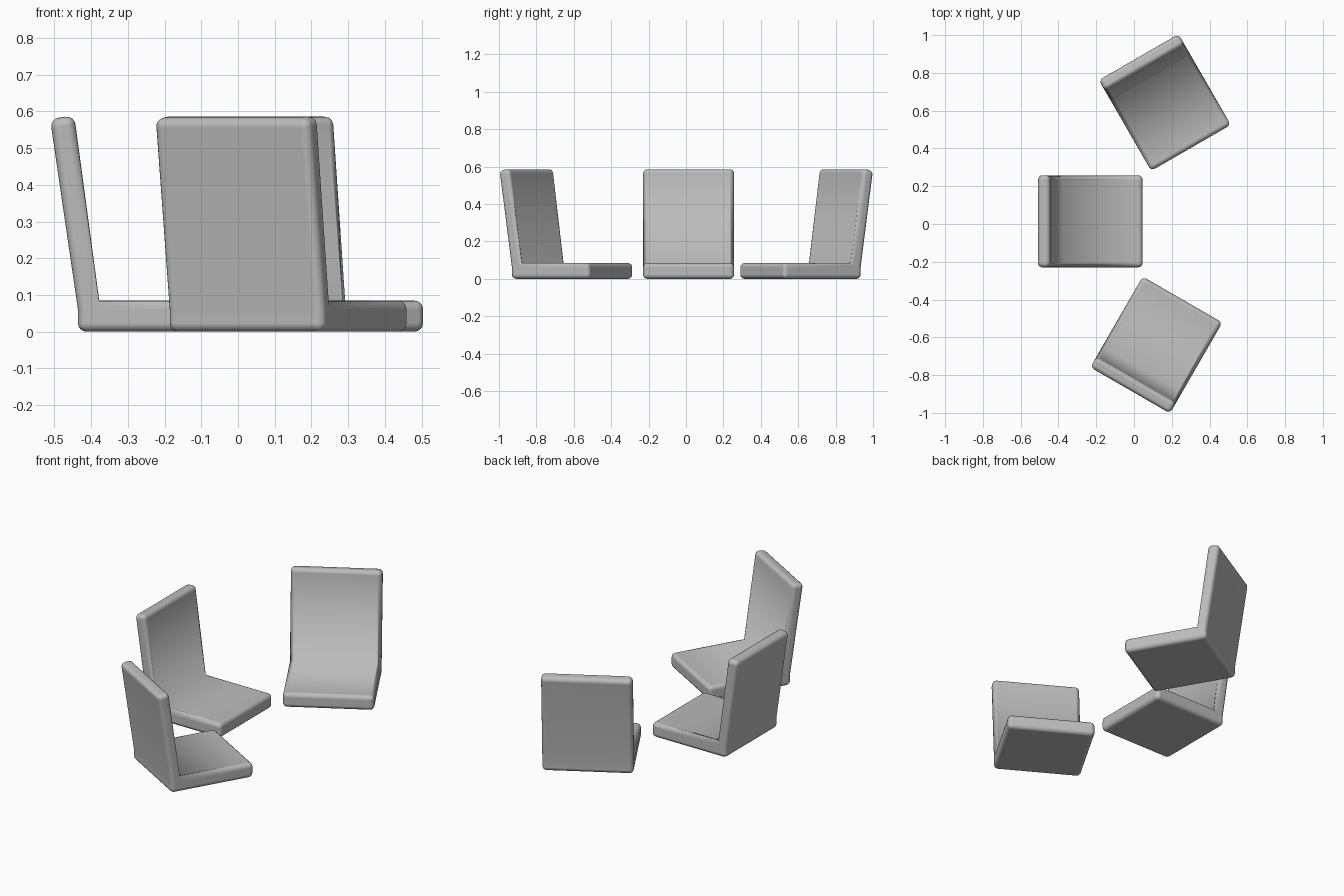
import bpy, bmesh
from math import radians

default = bpy.data.objects.get("Cube")
if default:
    bpy.data.objects.remove(default, do_unlink=True)

WIDTH = 0.487
ROUNDING = 0.024

# Side profile of the seat: depth (front positive) and height
PROFILE = [(0.278, 0), (0.278, 0.085), (-0.146, 0.085), (-0.214, 0.589),
           (-0.28, 0.58), (-0.204, 0.06), (-0.204, 0)]
INNER_CREASE, REAR_KINK = 2, 5

grey = bpy.data.materials.new("plain_grey")
grey.use_nodes = True
colour = (0.5, 0.5, 0.5, 1)
grey.diffuse_color = colour
grey.node_tree.nodes["Principled BSDF"].inputs["Base Color"].default_value = colour


def make_chair(name, x, y, angle):
    """Extrude the bent profile sideways and round its outer edges."""
    bm = bmesh.new()
    side = [bm.verts.new((u, -WIDTH / 2, z)) for u, z in PROFILE]
    face = bm.faces.new(side)
    result = bmesh.ops.extrude_face_region(bm, geom=[face])
    moved = [v for v in result["geom"] if isinstance(v, bmesh.types.BMVert)]
    bmesh.ops.translate(bm, verts=moved, vec=(0, WIDTH, 0))
    bmesh.ops.recalc_face_normals(bm, faces=bm.faces)
    sharp = {side[INNER_CREASE], side[REAR_KINK]}
    weight = bm.edges.layers.float.new("bevel_weight_edge")
    for edge in bm.edges:
        a, b = edge.verts
        crosswise = abs(a.co.y - b.co.y) > WIDTH / 2
        edge[weight] = 0.0 if crosswise and (a in sharp or b in sharp) else 1.0

    mesh = bpy.data.meshes.new(name)
    bm.to_mesh(mesh)
    bm.free()
    mesh.materials.append(grey)
    chair = bpy.data.objects.new(name, mesh)
    bpy.context.collection.objects.link(chair)
    chair.location = (x, y, 0)
    chair.rotation_euler.z = radians(angle)

    bpy.ops.object.select_all(action="DESELECT")
    chair.select_set(True)
    bpy.context.view_layer.objects.active = chair
    bpy.ops.object.shade_smooth()
    bevel = chair.modifiers.new("rounded_edges", "BEVEL")
    bevel.limit_method = "WEIGHT"
    bevel.width = ROUNDING
    bevel.segments = 4
    bevel.harden_normals = True


# Three chairs arranged in an arc, each facing the middle
make_chair("middle_chair", -0.232, 0.014, 0)
make_chair("rear_chair", 0.163, 0.644, -60)
make_chair("front_chair", 0.118, -0.641, 60)
